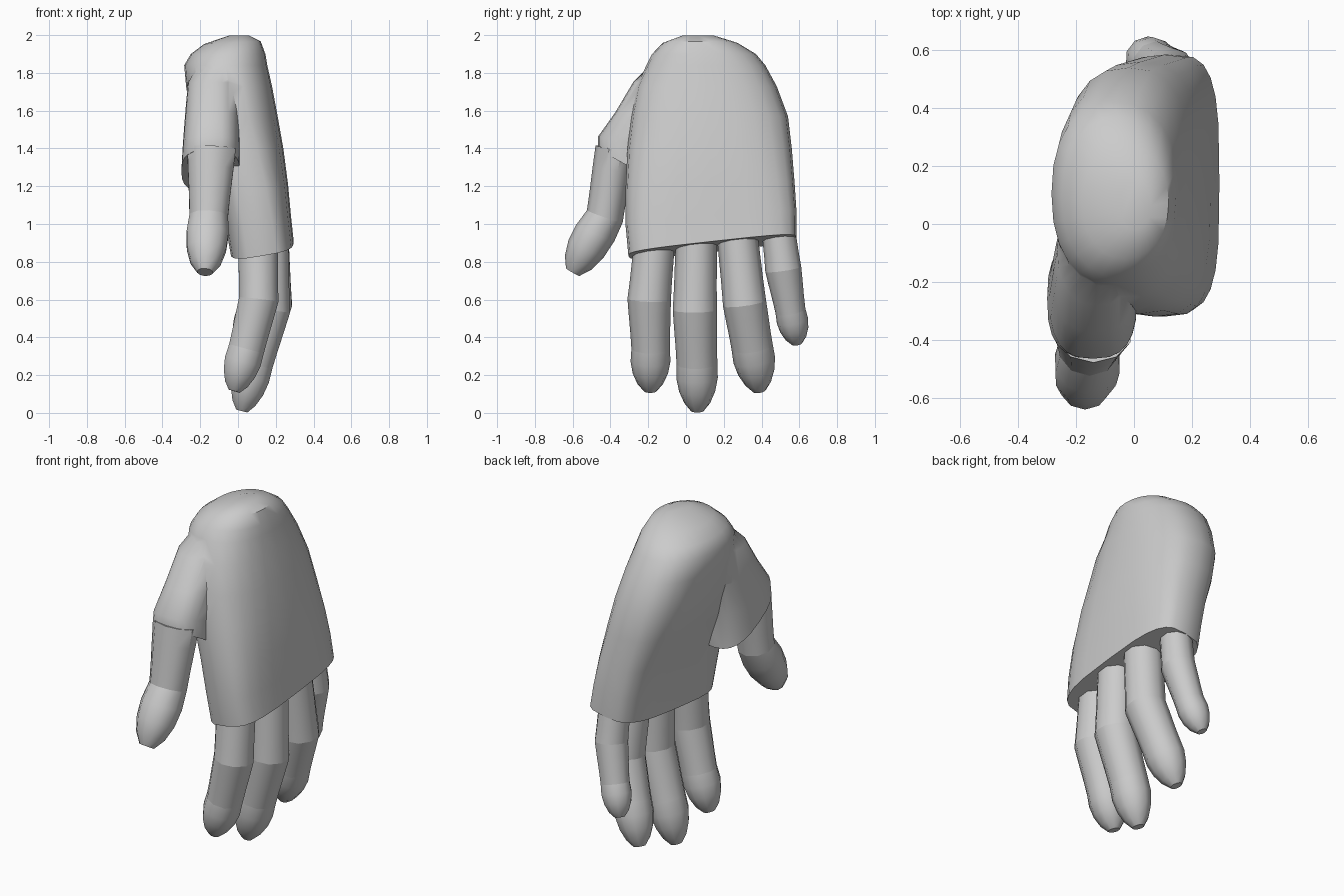
import bpy, bmesh
from math import cos, sin, pi, radians
from mathutils import Vector

if "Cube" in bpy.data.objects:
    bpy.data.objects.remove(bpy.data.objects["Cube"])

def spow(c, n):
    return (abs(c) ** (2 / n)) * (1 if c >= 0 else -1)

def loft(name, rings):
    """Skin a list of equal-length point rings and cap both ends."""
    bm = bmesh.new()
    vr = [[bm.verts.new(p) for p in r] for r in rings]
    k = len(vr[0])
    for a, b in zip(vr, vr[1:]):
        for i in range(k):
            j = (i + 1) % k
            bm.faces.new((a[i], a[j], b[j], b[i]))
    bm.faces.new(vr[0])
    bm.faces.new(vr[-1])
    bmesh.ops.recalc_face_normals(bm, faces=bm.faces)
    me = bpy.data.meshes.new(name)
    bm.to_mesh(me)
    bm.free()
    ob = bpy.data.objects.new(name, me)
    bpy.context.collection.objects.link(ob)
    return ob

def smooth(ob, deg=42):
    bpy.ops.object.select_all(action='DESELECT')
    ob.select_set(True)
    bpy.context.view_layer.objects.active = ob
    bpy.ops.object.shade_smooth_by_angle(angle=radians(deg))

def slab(z, x0, x1, y0, y1, n, sx, sy, k=24):
    """Rounded-box section between x0..x1, y0..y1, tilted by slopes sx, sy."""
    cx, cy, rx, ry = (x0 + x1) / 2, (y0 + y1) / 2, (x1 - x0) / 2, (y1 - y0) / 2
    pts = []
    for i in range(k):
        t = 2 * pi * i / k
        dx, dy = rx * spow(cos(t), n), ry * spow(sin(t), n)
        pts.append((cx + dx, cy + dy, z + sx * dx + sy * dy))
    return pts

# Palm: stacked sections from wrist stump to knuckle edge
palm = loft("palm", [slab(*r) for r in (
    (1.997, -.05, .06, -.02, .15, 2, 0, 0),
    (1.96, -.18, .12, -.12, .27, 2.1, 0.05, 0),
    (1.90, -.25, .145, -.18, .37, 2.2, 0, 0),
    (1.84, -.285, .155, -.21, .42, 2.3, 0, 0),
    (1.73, -.275, .18, -.26, .48, 2.4, 0, 0),
    (1.57, -.25, .21, -.29, .54, 2.5, 0, 0),
    (1.40, -.20, .24, -.31, .56, 2.7, 0, 0),
    (1.20, -.12, .265, -.32, .575, 3, .05, .04),
    (1.03, -.07, .28, -.32, .585, 3.3, .1, .08),
    (.88, -.04, .295, -.305, .585, 3.5, .17, .11),
)])

# Thumb mound, merged into the palm
mound = loft("thumb_mound", [slab(*r) for r in (
    (1.90, -.19, -.01, -.13, .16, 2, 0, 0),
    (1.75, -.265, .01, -.28, .10, 2.3, 0, 0),
    (1.58, -.28, .01, -.375, .03, 2.5, 0, -.05),
    (1.42, -.292, .01, -.465, -.03, 2.7, 0, -.2),
    (1.28, -.30, .01, -.465, -.05, 2.7, 0, -.55),
)])
mod = palm.modifiers.new("join", 'BOOLEAN')
mod.operation = 'UNION'
mod.solver = 'EXACT'
mod.object = mound
bpy.context.view_layer.objects.active = palm
bpy.ops.object.modifier_apply(modifier="join")
bpy.data.objects.remove(mound)
smooth(palm, 40)

# (t along segment, radius factor)
BODY = ((0, 1), (.3, 1.0), (.7, .99), (1, 1))
TIP = ((0, 1), (.3, 1.04), (.58, .93), (.83, .68), (1, .34))

def digit(name, joints, radii, k=10):
    """Separate tapered segments between joints, last one with a rounded tip."""
    P = [Vector(p) for p in joints]
    D = [(b - a).normalized() for a, b in zip(P, P[1:])]
    T = [D[0]] + [(a + b).normalized() for a, b in zip(D, D[1:])] + [D[-1]]
    for s in range(len(D)):
        last = s == len(D) - 1
        rings = []
        for t, f in (TIP if last else BODY):
            c = P[s].lerp(P[s + 1], t)
            d = T[s].lerp(T[s + 1], t).normalized()
            u = Vector((0, 1, 0)).cross(d).normalized()
            v = d.cross(u)
            ru, rv = (f * (radii[s][i] * (1 - t) + radii[s + 1][i] * t) for i in (0, 1))
            rings.append([c + u * ru * cos(2 * pi * (i + .5) / k) + v * rv * sin(2 * pi * (i + .5) / k)
                          for i in range(k)])
        smooth(loft(f"{name}_segment_{s + 1}", rings))

# Fingers and thumb: joints, then (depth, width) radii at each joint
digit("index_finger",
      ((.105, -.165, .92), (.11, -.195, .60), (.045, -.187, .34), (-.02, -.19, .115)),
      ((.11, .107), (.11, .115), (.10, .102), (.095, .10)))
digit("middle_finger",
      ((.16, .055, .93), (.17, .047, .545), (.085, .058, .26), (.02, .06, .01)),
      ((.11, .108), (.112, .117), (.105, .108), (.095, .10)))
digit("ring_finger",
      ((.16, .268, .97), (.18, .31, .58), (.105, .35, .35), (.03, .388, .115)),
      ((.11, .107), (.112, .115), (.105, .11), (.095, .10)))
digit("little_finger",
      ((.12, .485, 1.0), (.125, .515, .76), (.075, .553, .54), (.02, .588, .365)),
      ((.088, .087), (.092, .096), (.082, .08), (.082, .082)))
digit("thumb",
      ((-.14, -.375, 1.40), (-.155, -.43, 1.04), (-.175, -.60, .745)),
      ((.135, .105), (.107, .10), (.125, .12)))
